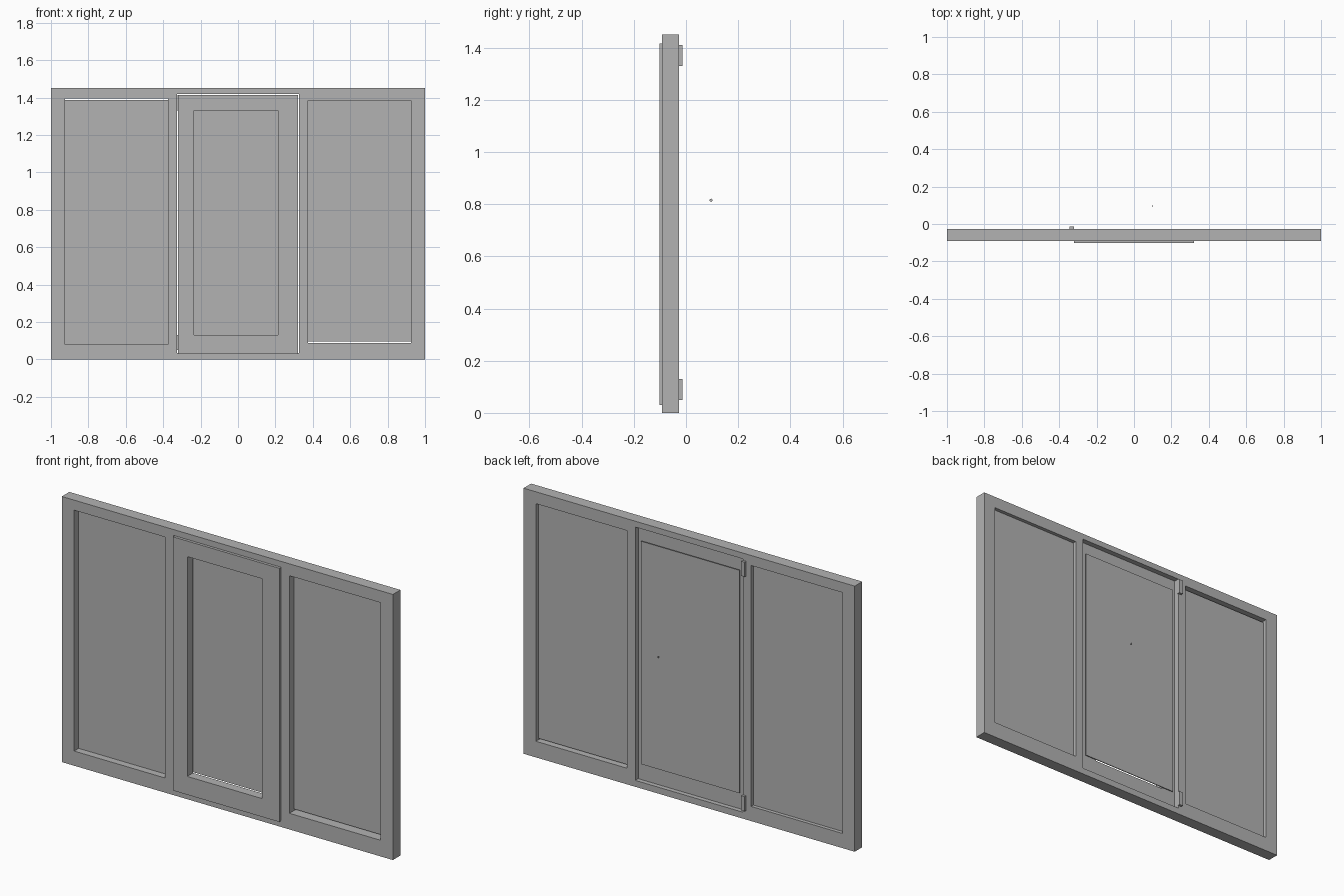
import bpy
import bmesh
from math import pi
from mathutils import Matrix, Vector

default_cube = bpy.data.objects.get("Cube")
if default_cube:
    bpy.data.objects.remove(default_cube, do_unlink=True)

# Single plain grey finish
grey = bpy.data.materials.new("plain_grey")
grey.use_nodes = True
colour = (0.45, 0.45, 0.45, 1.0)
grey.diffuse_color = colour
grey.node_tree.nodes["Principled BSDF"].inputs["Base Color"].default_value = colour


def finish(name, bm):
    bmesh.ops.recalc_face_normals(bm, faces=bm.faces)
    mesh = bpy.data.meshes.new(name)
    bm.to_mesh(mesh)
    bm.free()
    mesh.materials.append(grey)
    obj = bpy.data.objects.new(name, mesh)
    bpy.context.collection.objects.link(obj)
    return obj


def panel(name, outline, front, back, holes=()):
    """Upright board with rectangular openings; rectangles are (x0, x1, z0, z1)."""
    bm = bmesh.new()
    edges = []
    for x0, x1, z0, z1 in (outline, *holes):
        corners = [bm.verts.new((x, front, z))
                   for x, z in ((x0, z0), (x1, z0), (x1, z1), (x0, z1))]
        edges += [bm.edges.new((corners[i - 1], corners[i])) for i in range(4)]
    bmesh.ops.triangle_fill(bm, edges=edges, use_beauty=True, normal=(0, -1, 0))
    sheet = list(bm.faces)
    grown = bmesh.ops.extrude_face_region(bm, geom=sheet, use_keep_orig=True)
    moved = [g for g in grown["geom"] if isinstance(g, bmesh.types.BMVert)]
    bmesh.ops.translate(bm, verts=moved, vec=Vector((0, back - front, 0)))
    return finish(name, bm)


# Fixed outer frame with three openings
panel("outer_frame", (-1, 1, 0, 1.45), -0.092, -0.027, [
    (-0.925, -0.375, 0.08, 1.395),
    (-0.325, 0.325, 0.035, 1.418),
    (0.375, 0.925, 0.088, 1.385),
])

# Fixed side panes
panel("right_pane", (-0.925, -0.375, 0.08, 1.386), -0.053, -0.047)
panel("left_pane", (0.375, 0.925, 0.097, 1.385), -0.053, -0.047)

# Hinged middle sash and its pane
panel("middle_sash", (-0.32, 0.322, 0.03, 1.415), -0.102, -0.052,
      [(-0.235, 0.215, 0.13, 1.33)])
panel("middle_pane", (-0.297, 0.297, 0.128, 1.345), -0.041, -0.036)

# Hinges on the back
for name, low in (("lower_hinge", 0.05), ("upper_hinge", 1.33)):
    panel(name, (-0.345, -0.322, low, low + 0.08), -0.03, -0.014)

# Small pivot pin behind the sash
bm = bmesh.new()
bmesh.ops.create_cone(bm, cap_ends=True, segments=12, radius1=0.006, radius2=0.006,
                      depth=0.004,
                      matrix=Matrix.Translation((0.1, 0.096, 0.815)) @ Matrix.Rotation(pi / 2, 4, "Y"))
finish("pivot_pin", bm)
